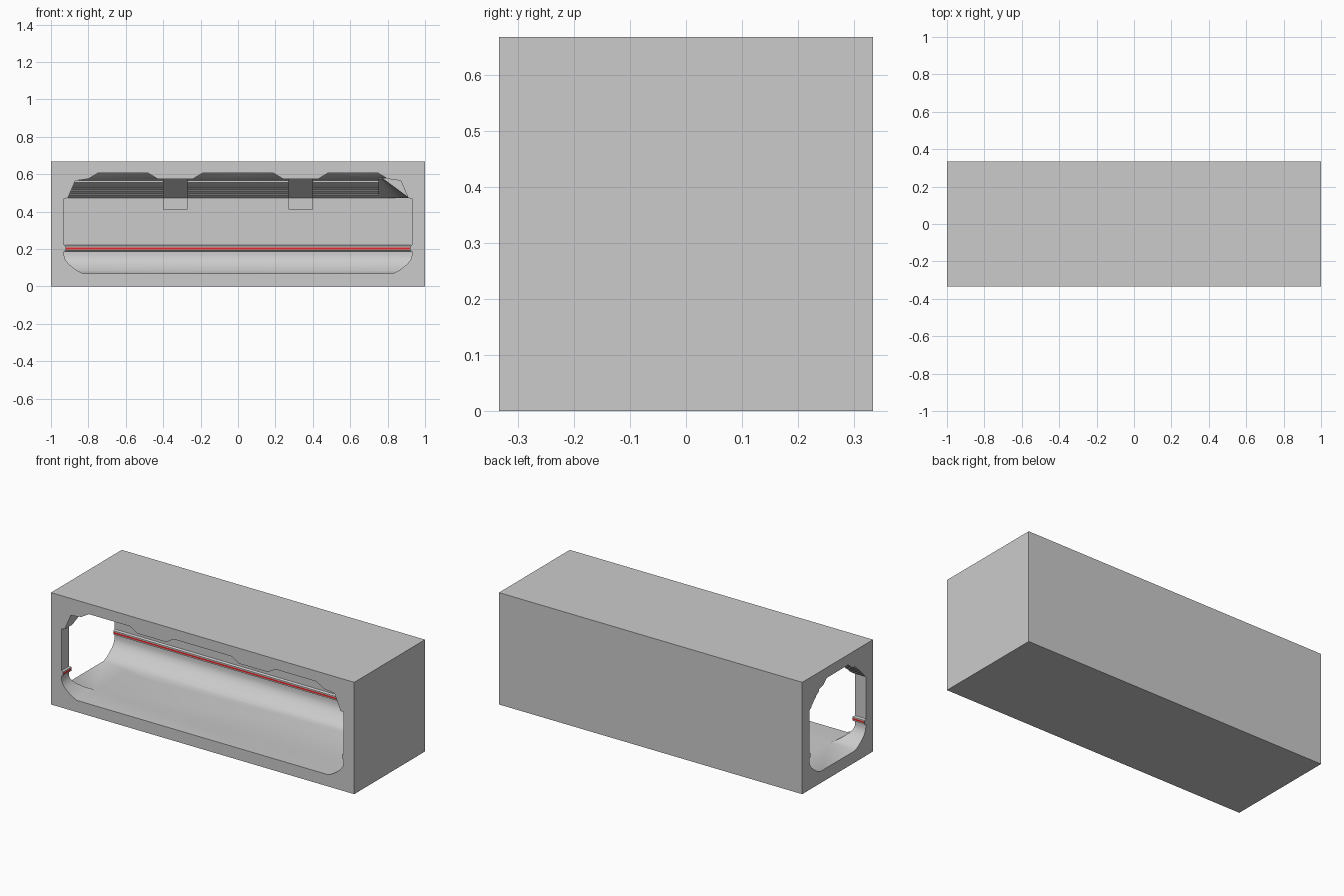
import bpy, bmesh, math

if "Cube" in bpy.data.objects:
    bpy.data.objects.remove(bpy.data.objects["Cube"])

WALL_X, WALL_Y = 0.93, 0.265


def material(name, rgb):
    m = bpy.data.materials.new(name)
    m.diffuse_color = (*rgb, 1)
    m.use_nodes = True
    m.node_tree.nodes["Principled BSDF"].inputs["Base Color"].default_value = m.diffuse_color
    return m


grey = material("light_grey", (0.6, 0.6, 0.6))
red = material("red_stripe", (0.8, 0.02, 0.02))


def new_object(name, bm):
    bmesh.ops.recalc_face_normals(bm, faces=bm.faces)
    me = bpy.data.meshes.new(name)
    bm.to_mesh(me)
    bm.free()
    ob = bpy.data.objects.new(name, me)
    bpy.context.collection.objects.link(ob)
    me.materials.append(grey)
    me.materials.append(red)
    return ob


def prism(name, pts, axis, lo, hi):
    """Extrude a profile of (horizontal, z) points along x or y."""
    bm = bmesh.new()
    pos = (lambda p, t: (t, p[0], p[1])) if axis == 'x' else (lambda p, t: (p[0], t, p[1]))
    a = [bm.verts.new(pos(p, lo)) for p in pts]
    b = [bm.verts.new(pos(p, hi)) for p in pts]
    bm.faces.new(a)
    bm.faces.new(b)
    n = len(pts)
    for i in range(n):
        j = (i + 1) % n
        bm.faces.new((a[i], a[j], b[j], b[i]))
    return new_object(name, bm)


def boolean(ob, tool, op):
    bpy.context.view_layer.objects.active = ob
    m = ob.modifiers.new("cut", 'BOOLEAN')
    m.operation, m.object, m.solver = op, tool, 'EXACT'
    bpy.ops.object.modifier_apply(modifier=m.name)
    bpy.data.objects.remove(tool)


def smooth(ob):
    bpy.ops.object.select_all(action='DESELECT')
    ob.select_set(True)
    bpy.context.view_layer.objects.active = ob
    bpy.ops.object.shade_smooth_by_angle(angle=math.radians(35))


# Wall profile as (inset from wall, z): curved foot, bead with stripe, wall
lower = [(0.1, 0.07), (0.073, 0.083), (0.05, 0.099), (0.022, 0.122), (0.006, 0.145),
         (0, 0.165), (0, 0.187), (0.01, 0.192), (0.01, 0.198), (0.01, 0.208),
         (0.01, 0.215), (0, 0.221)]
# Stepped cornice on the long wall
cornice = [(0, 0.472), (0.02, 0.488), (0.02, 0.493), (0.04, 0.51), (0.04, 0.514),
           (0.06, 0.53), (0.06, 0.534), (0.09, 0.555), (0.09, 0.565), (0.13, 0.575),
           (0.165, 0.605), (0.165, 0.64)]
side = [(WALL_Y - d, z) for d, z in lower + cornice]
# Ceiling line along the length, with three raised coffers
ceiling = [(0.93, 0.47), (0.91, 0.472), (0.87, 0.565), (0.8, 0.575), (0.75, 0.605),
           (0.48, 0.605), (0.43, 0.575), (0.24, 0.575), (0.19, 0.605)]
end = [(WALL_X - d, z) for d, z in lower] + ceiling


def mirrored(pts):
    return [(-u, z) for u, z in reversed(pts)]


# Hollow open to the left
hollow_left = prism("hollow_left", side + mirrored(side), 'x', -1.2, 0.97)
limit = prism("limit_end", [(end[0][0], 0.0)] + end + mirrored(ceiling[5:])
              + [(-0.48, 0.605), (-1.4, 0.605), (-1.4, 0.0)], 'y', -0.5, 0.5)
boolean(hollow_left, limit, 'INTERSECT')

# Hollow open to the front
hollow_front = prism("hollow_front", end + mirrored(end), 'y', -0.45, 0.32)
limit = prism("limit_back", [(side[0][0], 0.0)] + side + [(-0.6, 0.64), (-0.6, 0.0)],
              'x', -1.2, 1.2)
boolean(hollow_front, limit, 'INTERSECT')

# Outer block
h = 1 / 3
shell = prism("outer_shell", [(-h, 0), (h, 0), (h, 2 * h), (-h, 2 * h)], 'x', -1, 1)
boolean(shell, hollow_left, 'DIFFERENCE')
boolean(shell, hollow_front, 'DIFFERENCE')
smooth(shell)

# Red stripe on the bead
for p in shell.data.polygons:
    zs = [shell.data.vertices[v].co.z for v in p.vertices]
    p.material_index = int(min(zs) > 0.1975 and max(zs) < 0.2085)

# Ceiling beams with small corbels on the back wall
for name, x in (("left_beam", -0.335), ("right_beam", 0.335)):
    pts = [(-0.04, 0.41), (0.012, 0.41), (0.012, 0.472), (0.14, 0.575),
           (0.14, 0.58), (-0.04, 0.58)]
    prism(name, [(WALL_Y - d, z) for d, z in pts], 'x', x - 0.065, x + 0.065)

# Rounded cornice in the closed corner
bm = bmesh.new()
section = [(0.165, 0.472), (0.025, 0.575), (0.025, 0.58), (0.225, 0.58), (0.225, 0.472)]
rings = []
for i in range(13):
    t = math.radians(90 * i / 12)
    rings.append([bm.verts.new((0.75 + r * math.cos(t), 0.1 + r * math.sin(t), z))
                  for r, z in section])
for a, b in zip(rings, rings[1:]):
    for i in range(5):
        j = (i + 1) % 5
        bm.faces.new((a[i], a[j], b[j], b[i]))
bm.faces.new(rings[0])
bm.faces.new(rings[-1])
smooth(new_object("corner_cornice", bm))
